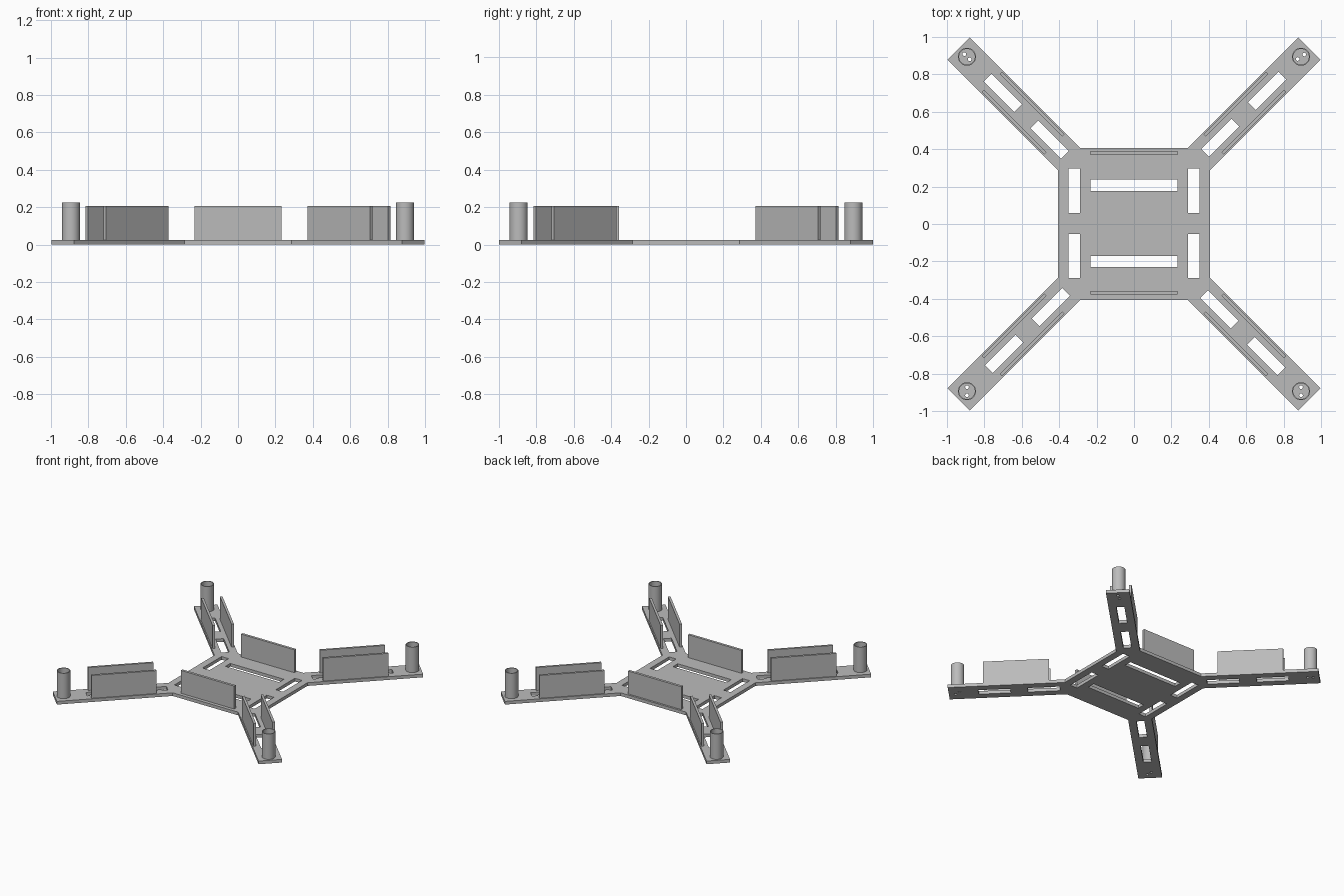
import bpy
import bmesh
from math import sin, cos, pi, atan2, radians
from mathutils import Vector, Matrix

cube = bpy.data.objects.get("Cube")
if cube:
    bpy.data.objects.remove(cube)

grey = bpy.data.materials.new("plain_grey")
grey.use_nodes = True
grey.diffuse_color = (0.5, 0.5, 0.5, 1)
grey.node_tree.nodes["Principled BSDF"].inputs["Base Color"].default_value = (0.5, 0.5, 0.5, 1)

PLATE = 0.025
WALL_TOP = 0.205
TUBE_TOP = 0.225


def rect(x0, x1, y0, y1):
    return [Vector(p) for p in ((x0, y0), (x1, y0), (x1, y1), (x0, y1))]


def circle(centre, radius, sides):
    return [centre + radius * Vector((cos(2 * pi * i / sides), sin(2 * pi * i / sides)))
            for i in range(sides)]


def along(angle, points):
    """Turn points given as (distance out, sideways) into plan positions."""
    turn = Matrix.Rotation(angle, 2)
    return [turn @ p for p in points]


def slab(name, loops, z0, z1, smooth=False):
    """Extrude an outline with optional holes between two heights."""
    curve = bpy.data.curves.new(name, 'CURVE')
    curve.dimensions = '2D'
    curve.fill_mode = 'BOTH'
    curve.extrude = (z1 - z0) / 2
    for loop in loops:
        spline = curve.splines.new('POLY')
        spline.points.add(len(loop) - 1)
        for point, p in zip(spline.points, loop):
            point.co = (p.x, p.y, 0, 1)
        spline.use_cyclic_u = True
    obj = bpy.data.objects.new(name, curve)
    bpy.context.collection.objects.link(obj)
    bpy.ops.object.select_all(action='DESELECT')
    obj.select_set(True)
    bpy.context.view_layer.objects.active = obj
    bpy.ops.object.convert(target='MESH')
    obj = bpy.context.object
    obj.name = name
    bm = bmesh.new()
    bm.from_mesh(obj.data)
    bmesh.ops.translate(bm, verts=bm.verts, vec=(0, 0, (z0 + z1) / 2))
    bmesh.ops.remove_doubles(bm, verts=bm.verts, dist=0.0002)
    bmesh.ops.recalc_face_normals(bm, faces=bm.faces)
    for face in bm.faces:
        face.smooth = False
    bm.to_mesh(obj.data)
    bm.free()
    obj.data.materials.clear()
    obj.data.materials.append(grey)
    if smooth:
        bpy.ops.object.shade_smooth_by_angle(angle=radians(35))
    return obj


# Arms: name, side in x, side in y, slot shift, right wall offset, screw hole offset
arms = [
    ("back_left", 1, 1, 0.007, -0.068, (0.018, 0.012)),
    ("back_right", -1, 1, -0.007, -0.068, (-0.014, 0.014)),
    ("front_right", -1, -1, -0.017, -0.068, (0, 0.022)),
    ("front_left", 1, -1, 0, -0.068, (0, 0.022)),
]

# Body outline with four square-ended diagonal arms
outline = []
for sx, sy in ((1, 1), (-1, 1), (-1, -1), (1, -1)):
    corner = [(0.405, 0.285), (0.998, 0.878), (0.878, 0.998), (0.285, 0.405)]
    if sx * sy < 0:
        corner.reverse()
    outline += [Vector((sx * x, sy * y)) for x, y in corner]

# Long slots through the body
holes = [rect(-0.233, 0.233, 0.177, 0.237), rect(-0.233, 0.233, -0.23, -0.17)]
for x in (-0.32, 0.319):
    holes += [rect(x - 0.031, x + 0.031, 0.06, 0.296),
              rect(x - 0.031, x + 0.031, -0.29, -0.053)]

for name, sx, sy, shift, wall_right, screw in arms:
    angle = atan2(sy, sx)
    # Slots in the arm
    for start in (0.53, 0.884):
        holes.append(along(angle, rect(start + shift, start + 0.23 + shift, -0.029, 0.029)))
    # Motor tube and its two screw holes
    centre = Vector((0.893 * sx, 0.894 * sy))
    for side in (-1, 1):
        holes.append(circle(centre + side * Vector(screw), 0.01, 12))
    slab(name + "_motor_tube", [circle(centre, 0.048, 48), circle(centre, 0.042, 48)],
         PLATE, TUBE_TOP, smooth=True)
    # Pair of upright walls on the arm
    for label, t in (("inner", wall_right), ("outer", 0.068)):
        slab(f"{name}_{label}_wall",
             [along(angle, rect(0.603, 1.075, t - 0.009, t + 0.009))], PLATE, WALL_TOP)

slab("frame_plate", [outline] + holes, 0, PLATE)

# Upright walls on the front and back of the body
slab("front_wall", [rect(-0.232, 0.232, -0.378, -0.358)], PLATE, WALL_TOP)
slab("back_wall", [rect(-0.232, 0.232, 0.37, 0.39)], PLATE, WALL_TOP)
